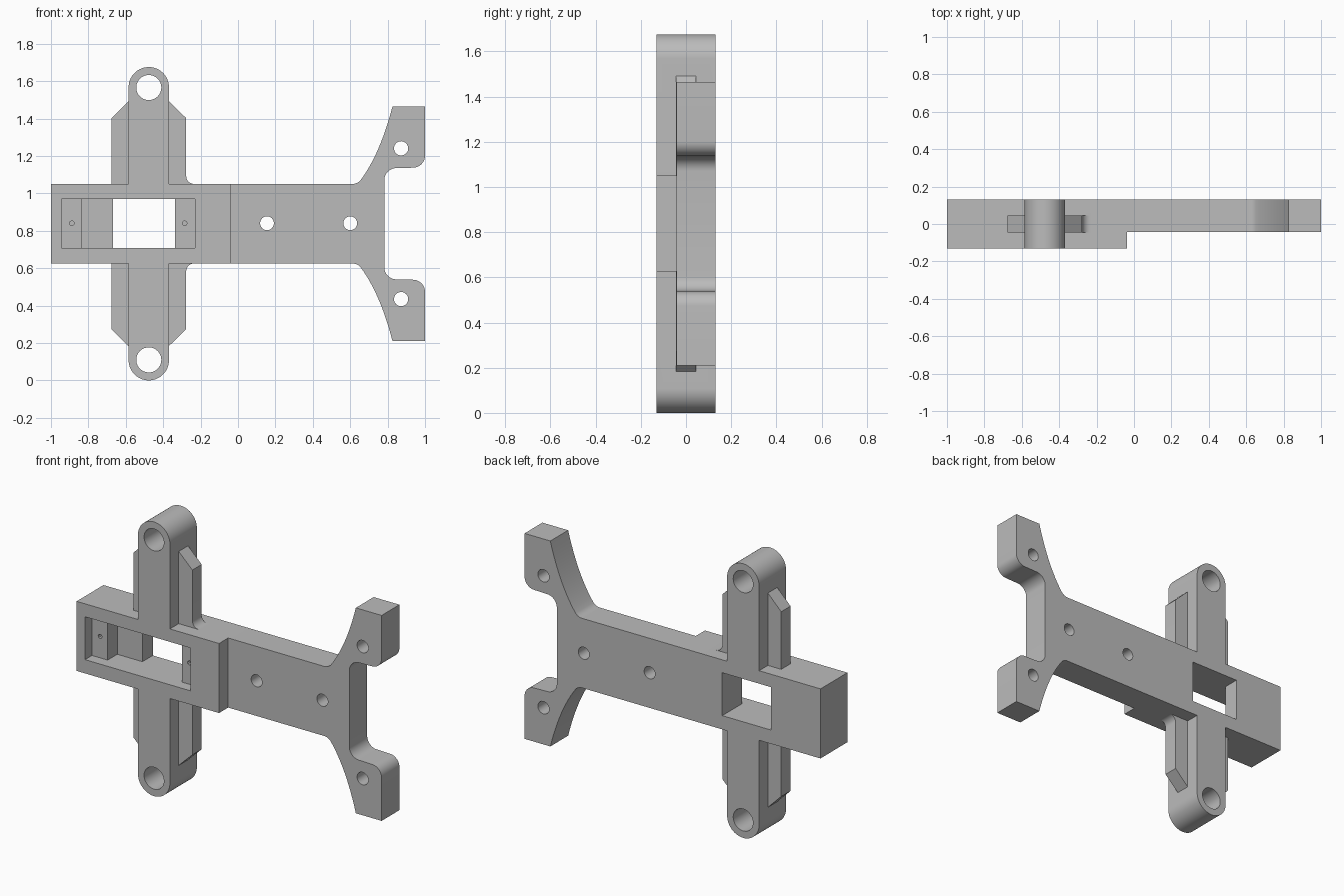
import bpy
import bmesh
from math import sin, cos, pi, radians
from mathutils import Vector

if "Cube" in bpy.data.objects:
    bpy.data.objects.remove(bpy.data.objects["Cube"])

FRONT, BACK = -0.13, 0.13
STEP = -0.042              # front of the thinner tail plate
MID = 0.8375               # height of the symmetry line
ARM_X, ARM_R = -0.477, 0.108

grey = bpy.data.materials.new("plain_grey")
grey.use_nodes = True
colour = (0.5, 0.5, 0.5, 1)
grey.diffuse_color = colour
grey.node_tree.nodes["Principled BSDF"].inputs["Base Color"].default_value = colour


def prism(name, outline, y0, y1):
    """Extrude an x-z outline from y0 to y1."""
    bm = bmesh.new()
    face = bm.faces.new([bm.verts.new((x, y0, z)) for x, z in outline])
    extruded = bmesh.ops.extrude_face_region(bm, geom=[face])["geom"]
    verts = [v for v in extruded if isinstance(v, bmesh.types.BMVert)]
    bmesh.ops.translate(bm, verts=verts, vec=(0, y1 - y0, 0))
    bmesh.ops.recalc_face_normals(bm, faces=bm.faces)
    mesh = bpy.data.meshes.new(name)
    bm.to_mesh(mesh)
    bm.free()
    mesh.materials.append(grey)
    obj = bpy.data.objects.new(name, mesh)
    bpy.context.collection.objects.link(obj)
    return obj


def arc(cx, cz, r, a0, a1, steps=10):
    angles = [radians(a0 + (a1 - a0) * i / steps) for i in range(steps + 1)]
    return [(cx + r * cos(a), cz + r * sin(a)) for a in angles]


def rect(x0, x1, z0, z1):
    return [(x0, z0), (x1, z0), (x1, z1), (x0, z1)]


def flip(outline):
    return [(x, 2 * MID - z) for x, z in reversed(outline)]


def bezier(a, b, c, steps=12):
    a, b, c = Vector(a), Vector(b), Vector(c)
    ts = [i / steps for i in range(steps + 1)]
    return [tuple(a * (1 - t) ** 2 + b * 2 * t * (1 - t) + c * t * t) for t in ts]


def hole(x, z, r, y0=FRONT - 0.1, y1=BACK + 0.1, steps=40):
    return prism("hole_cutter", arc(x, z, r, 0, 360, steps)[:-1], y0, y1)


def combine(target, other, operation):
    mod = target.modifiers.new("join", "BOOLEAN")
    mod.operation = operation
    mod.solver = "EXACT"
    mod.object = other
    bpy.ops.object.select_all(action="DESELECT")
    target.select_set(True)
    bpy.context.view_layer.objects.active = target
    bpy.ops.object.modifier_apply(modifier=mod.name)
    bpy.data.objects.remove(other)


# Servo housing block
frame = prism("mount_frame", rect(-1, -0.037, 0.625, 1.05), FRONT, BACK)

# Tail plate with forked end
upper = bezier((0.61, 1.05), (0.638, 1.05), (0.655, 1.07), 6)
upper += bezier((0.655, 1.07), (0.76, 1.21), (0.826, 1.465))
upper += [(1, 1.465)]
upper += arc(0.935, 1.202, 0.065, 0, -90)
upper += arc(0.847, 1.07, 0.065, 90, 180)
outline = [(-0.2, 1.05)] + upper + flip(upper) + [(-0.2, 0.625)]
parts = [prism("tail_plate", outline, STEP, BACK)]

# Upright arm with rounded ends
outline = arc(ARM_X, 1.675 - ARM_R, ARM_R, 0, 180, 32)
outline += arc(ARM_X, ARM_R, ARM_R, 180, 360, 32)
parts.append(prism("upright_arm", outline, FRONT, BACK))

# Chamfered side fins, filleted where the inner edge meets the block
fin = [(-0.675, 1.0), (-0.675, 1.402), (-0.585, 1.492), (-0.37, 1.492),
       (-0.277, 1.402)]
fin += arc(-0.235, 1.092, 0.042, 180, 270, 8) + [(-0.235, 1.0)]
for shape in (fin, flip(fin)):
    parts.append(prism("side_fin", shape, -0.045, 0.045))

for part in parts:
    combine(frame, part, "UNION")

# Stepped pocket, through window and blind screw holes
POCKET_Z = (0.709, 0.971)
LEDGE, FLOOR = FRONT + 0.067, FRONT + 0.16
cuts = [
    prism("pocket_cutter", rect(-0.943, -0.23, *POCKET_Z), FRONT - 0.1, LEDGE),
    prism("floor_cutter", rect(-0.837, -0.336, *POCKET_Z), FRONT - 0.1, FLOOR),
    prism("window_cutter", rect(-0.667, -0.336, *POCKET_Z), FRONT - 0.1, BACK + 0.1),
]
for x in (-0.888, -0.285):
    cuts.append(hole(x, 0.84, 0.013, FRONT - 0.05, LEDGE + 0.1, 8))

# Bolt holes
for x in (0.155, 0.6):
    cuts.append(hole(x, 0.84, 0.037))
for side in (1, -1):
    cuts.append(hole(0.872, MID + side * 0.383 + 0.02 * side, 0.038))
    cuts.append(hole(ARM_X, MID + side * 0.728, 0.067))

for cut in cuts:
    combine(frame, cut, "DIFFERENCE")

# Tidy coplanar pieces and shade
bm = bmesh.new()
bm.from_mesh(frame.data)
bmesh.ops.remove_doubles(bm, verts=bm.verts, dist=0.0001)
bm.to_mesh(frame.data)
bm.free()
bpy.context.view_layer.objects.active = frame
frame.select_set(True)
bpy.ops.object.shade_smooth_by_angle(angle=radians(30))
